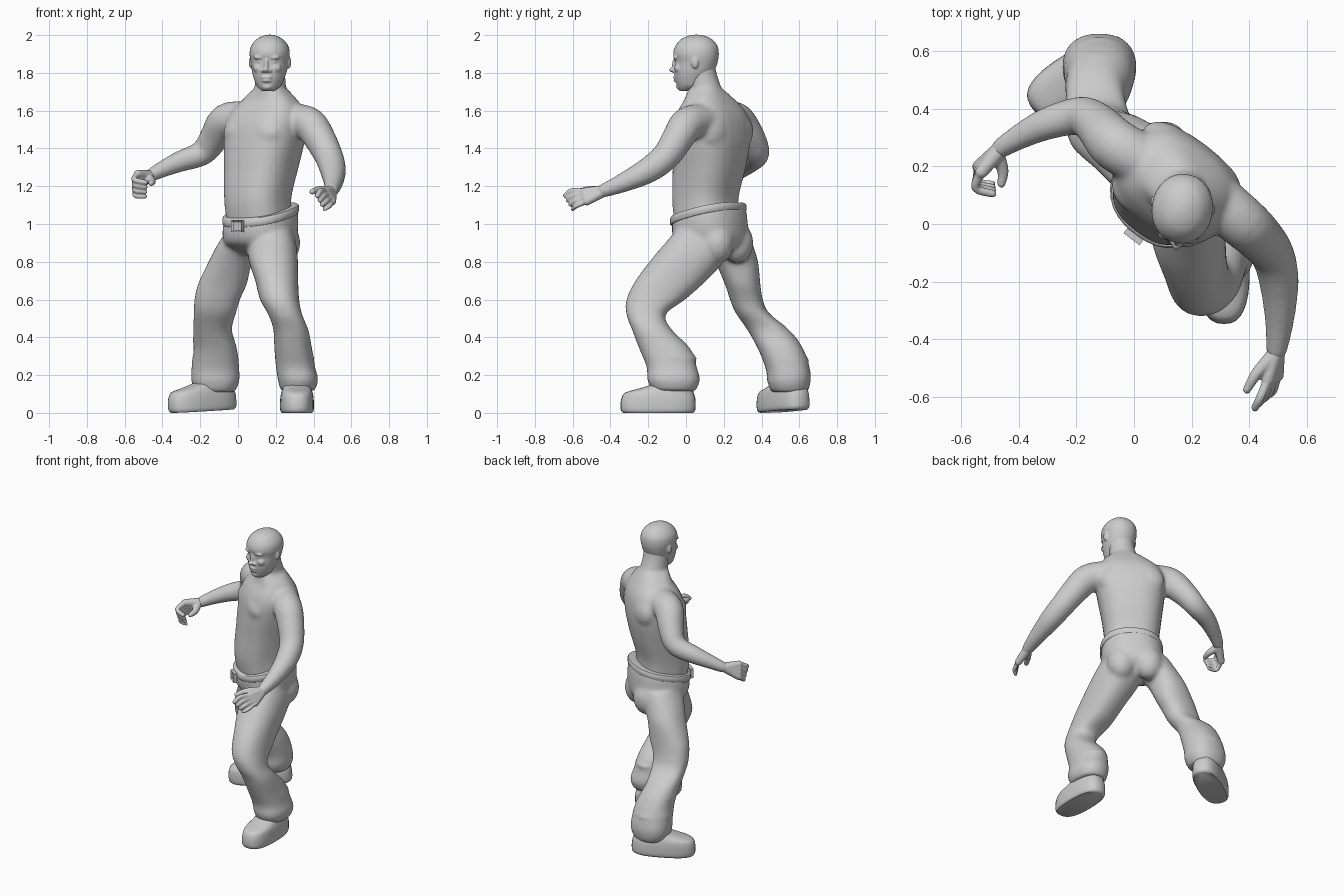
import bpy, bmesh
from math import cos, sin, pi, radians, copysign
from mathutils import Vector, Matrix, Quaternion

cube = bpy.data.objects.get("Cube")
if cube:
    bpy.data.objects.remove(cube, do_unlink=True)

grey = bpy.data.materials.new("plain_grey")
grey.use_nodes = True
COLOUR = (0.6, 0.6, 0.6, 1)
grey.diffuse_color = COLOUR
grey.node_tree.nodes["Principled BSDF"].inputs["Base Color"].default_value = COLOUR

SIDES = 32
BODY_YAW = radians(-37)


def turn(yaw):
    return Matrix.Rotation(yaw, 4, "Z")


def resample(rows, steps):
    """Catmull-Rom interpolation of rows of any length."""
    rows = [Vector(r) for r in rows]
    out = []
    for i in range(len(rows) - 1):
        p, q = rows[i], rows[i + 1]
        before, after = rows[max(i - 1, 0)], rows[min(i + 2, len(rows) - 1)]
        for k in range(steps):
            t = k / steps
            m, n = (q - before) / 2, (after - p) / 2
            out.append(p * (2*t**3 - 3*t**2 + 1) + m * (t**3 - 2*t**2 + t)
                       + q * (3*t**2 - 2*t**3) + n * (t**3 - t**2))
    return out + [rows[-1]]


def skin_rings(bm, rings):
    rings = [[bm.verts.new(p) for p in ring] for ring in rings]
    for low, high in zip(rings, rings[1:]):
        for i in range(SIDES):
            j = (i + 1) % SIDES
            bm.faces.new((low[i], low[j], high[j], high[i]))
    bm.faces.new(rings[0][::-1])
    bm.faces.new(rings[-1])


def loft(bm, rows, yaw=0.0, n=2.3, steps=4):
    """Stack of level super-ellipses; row = x, y, z, half width, half depth."""
    def power(v):
        return copysign(abs(v) ** (2 / n), v)
    rings = []
    for x, y, z, a, b in resample(rows, steps):
        ring = []
        for i in range(SIDES):
            t = 2 * pi * i / SIDES
            ring.append(Vector((x, y, z)) + turn(yaw) @ Vector((a * power(cos(t)), b * power(sin(t)), 0)))
        rings.append(ring)
    skin_rings(bm, rings)


def blob(bm, pos, size, yaw=0.0):
    m = Matrix.Translation(pos) @ turn(yaw) @ Matrix.Diagonal((*size, 1))
    bmesh.ops.create_uvsphere(bm, u_segments=20, v_segments=12, radius=1, matrix=m)


def body_pair(bm, centre, offset, size):
    """Mirrored pair of muscles placed in the turned frame of the body."""
    for side in (-1, 1):
        shift = turn(BODY_YAW) @ Vector((side * offset[0], offset[1], 0))
        blob(bm, Vector(centre) + shift, size, BODY_YAW)


def limb(bm, rows):
    """Round tube along a path; row = x, y, z, radius; ends are rounded."""
    path = resample(rows, 4)
    spin, last, rings = Quaternion(), Vector((0, 0, 1)), []
    for i, p in enumerate(path):
        tangent = (path[min(i + 1, len(path) - 1)] - path[max(i - 1, 0)]).xyz.normalized()
        spin = last.rotation_difference(tangent) @ spin
        last = tangent
        rings.append([p.xyz + spin @ Vector((p.w * cos(2*pi*k/SIDES), p.w * sin(2*pi*k/SIDES), 0))
                      for k in range(SIDES)])
    skin_rings(bm, rings)
    for end in (path[0], path[-1]):
        blob(bm, end.xyz, (end.w,) * 3)


def finish(bm, name, voxel=0, smooth=4):
    bmesh.ops.recalc_face_normals(bm, faces=bm.faces)
    mesh = bpy.data.meshes.new(name)
    bm.to_mesh(mesh)
    bm.free()
    mesh.materials.append(grey)
    ob = bpy.data.objects.new(name, mesh)
    bpy.context.collection.objects.link(ob)
    if voxel:
        fuse = ob.modifiers.new("fuse", "REMESH")
        fuse.mode = "VOXEL"
        fuse.voxel_size = voxel
        fuse.use_smooth_shade = True
        soften = ob.modifiers.new("soften", "SMOOTH")
        soften.factor = 0.5
        soften.iterations = smooth
    else:
        bpy.ops.object.select_all(action="DESELECT")
        ob.select_set(True)
        bpy.context.view_layer.objects.active = ob
        bpy.ops.object.shade_smooth_by_angle(angle=radians(40))


def tilt_waist(bm):
    """Waistline rises towards the left and the back."""
    for v in bm.verts:
        weight = min(max((v.co.z - 0.88) / 0.14, 0), 1)
        v.co.z += weight * (0.16 * (v.co.x - 0.12) + 0.18 * (v.co.y - 0.12))


# Torso, neck and arms
bm = bmesh.new()
loft(bm, [(.115, .112, 1.0, .165, .158), (.104, .102, 1.13, .168, .16), (.122, .122, 1.29, .188, .173),
          (.137, .133, 1.42, .209, .178), (.146, .135, 1.52, .217, .17), (.155, .135, 1.59, .203, .148),
          (.168, .127, 1.65, .158, .112), (.17, .107, 1.71, .092, .087)], BODY_YAW, n=2.6)
limb(bm, [(.175, .128, 1.6, .1), (.172, .106, 1.7, .085), (.17, .086, 1.77, .081), (.17, .078, 1.82, .08)])
body_pair(bm, (.14, .13, 1.48), (.085, -.103), (.1, .064, .085))     # chest
body_pair(bm, (.14, .135, 1.49), (.085, .1), (.12, .07, .11))        # shoulder blades
limb(bm, [(.285, .09, 1.55, .09), (.375, .008, 1.53, .091), (.428, -.04, 1.46, .085),
          (.48, -.105, 1.36, .076), (.503, -.2, 1.285, .069), (.505, -.33, 1.22, .052), (.495, -.44, 1.175, .037)])
limb(bm, [(.03, .22, 1.56, .09), (-.065, .275, 1.545, .092), (-.13, .345, 1.45, .078),
          (-.19, .375, 1.375, .067), (-.31, .345, 1.33, .056), (-.41, .295, 1.285, .043), (-.465, .26, 1.255, .035)])
finish(bm, "torso_and_arms", .01, 16)


def hand(name, palm, first, last, thumb):
    """Palm tubes plus four fingers blended from the first finger to the last."""
    bm = bmesh.new()
    for i in range(4):
        t = i / 3
        finger = [Vector(a).lerp(Vector(b), t) for a, b in zip(first, last)]
        thin = .0165 - .001 * i
        limb(bm, [(*p, thin - .0015 * k) for k, p in enumerate(finger)])
        limb(bm, [(*palm, .03), (*finger[0], .022)])
    limb(bm, [(*p, r) for p, r in zip(thumb, (.026, .02, .0145))])
    finish(bm, name, .0055, 3)


# Hands
hand("left_hand", (.495, -.43, 1.177),
     [(.465, -.54, 1.17), (.437, -.605, 1.175), (.42, -.638, 1.15)],
     [(.498, -.525, 1.12), (.485, -.58, 1.095), (.458, -.6, 1.078)],
     [(.48, -.46, 1.175), (.425, -.52, 1.18), (.392, -.575, 1.17)])
hand("right_hand", (-.468, .255, 1.255),
     [(-.53, .18, 1.265), (-.55, .125, 1.235), (-.49, .105, 1.22)],
     [(-.54, .2, 1.19), (-.545, .15, 1.15), (-.49, .14, 1.145)],
     [(-.475, .24, 1.245), (-.455, .185, 1.225), (-.46, .14, 1.215)])

# Head with face and ears
bm = bmesh.new()
outline = [(1.705, .035, -.035, .03), (1.73, .062, -.047, .09), (1.77, .08, -.058, .12), (1.81, .092, -.062, .15),
           (1.858, .1, -.058, .168), (1.9, .106, -.068, .174), (1.94, .099, -.058, .168),
           (1.975, .073, -.03, .142), (1.994, .042, .005, .107), (2.002, .012, .04, .07)]
loft(bm, [(.168, (f + b) / 2, z, a, (b - f) / 2) for z, a, f, b in outline], n=2.1)


def face(x, y, z, *size):
    for side in ((-1, 1) if x else (1,)):
        blob(bm, (.168 + side * x, y, z), size)


face(.036, -.048, 1.882, .034, .016, .012)     # brows
face(.036, -.044, 1.858, .016, .011, .008)     # eyes
face(.045, -.032, 1.825, .03, .024, .025)      # cheeks
face(0, -.062, 1.84, .012, .014, .035)         # nose bridge
face(0, -.073, 1.815, .016, .019, .013)        # nose tip
face(.018, -.06, 1.811, .013, .014, .01)       # nostrils
face(0, -.053, 1.777, .032, .016, .01)         # upper lip
face(0, -.051, 1.759, .028, .016, .009)        # lower lip
face(0, -.036, 1.728, .028, .016, .018)        # chin
face(.102, .063, 1.855, .011, .02, .032)       # ears
bmesh.ops.rotate(bm, verts=bm.verts, cent=(.168, .055, 0), matrix=turn(radians(-9)).to_3x3())
finish(bm, "head", .005, 5)

# Trousers
bm = bmesh.new()
loft(bm, [(.1, .165, .835, .08, .07), (.112, .145, .89, .172, .165), (.118, .13, .96, .195, .188),
          (.12, .122, 1.055, .19, .186)], BODY_YAW)
tilt_waist(bm)
body_pair(bm, (.115, .14, .9), (.085, .1), (.09, .085, .11))         # seat
loft(bm, [(.19, .11, .97, .1, .16), (.185, .07, .9, .122, .18), (.185, .02, .82, .132, .198),
          (.205, -.08, .7, .114, .188), (.22, -.16, .6, .104, .156), (.25, -.212, .52, .09, .104),
          (.28, -.18, .44, .093, .106), (.292, -.112, .34, .1, .136), (.305, -.075, .24, .104, .133),
          (.318, -.066, .175, .107, .14), (.316, -.062, .115, .09, .114)])
loft(bm, [(.06, .2, .97, .115, .13), (.01, .23, .89, .12, .125), (-.04, .268, .8, .116, .114),
          (-.083, .3, .68, .13, .094), (-.11, .32, .6, .121, .087), (-.122, .35, .53, .113, .088),
          (-.135, .435, .44, .103, .111), (-.12, .5, .34, .115, .12), (-.12, .54, .23, .127, .117),
          (-.12, .545, .165, .127, .115), (-.12, .548, .11, .102, .097)])
# Cloth folds around the shins
for x, y, z, a, b in [(.285, -.15, .39, .1, .12), (.3, -.08, .29, .106, .14),
                      (-.13, .475, .385, .114, .12), (-.12, .53, .28, .128, .122)]:
    blob(bm, (x, y, z), (a, b, .035))
finish(bm, "trousers", .01, 20)

# Belt and buckle
bm = bmesh.new()
loft(bm, [(.12, .118, z, r, r - .003) for r, z in
          ((.175, 1.027), (.191, 1.029), (.196, 1.037), (.196, 1.063), (.191, 1.071), (.16, 1.076))],
     BODY_YAW, steps=1)
tilt_waist(bm)
finish(bm, "belt")

bm = bmesh.new()
bmesh.ops.create_cube(bm, size=1, matrix=Matrix.Diagonal((.07, .022, .062, 1)))
front = [f for f in bm.faces if f.normal.y < -.5]
bmesh.ops.inset_region(bm, faces=front, thickness=.012, depth=0)
bmesh.ops.translate(bm, verts=front[0].verts, vec=(0, .008, 0))
bmesh.ops.transform(bm, verts=bm.verts, matrix=Matrix.Translation((-.002, -.044, .988)) @ turn(BODY_YAW))
finish(bm, "belt_buckle")

# Shoes, toe towards -y before turning; the rear heel lifts slightly
for name, x, y, yaw, lift in (("left_shoe", .312, -.148, 0, 0), ("right_shoe", -.188, .515, radians(-58), radians(3))):
    bm = bmesh.new()
    loft(bm, [(0, 0, 0, .08, .185), (0, 0, .012, .088, .196), (0, 0, .04, .09, .199),
              (0, .002, .08, .088, .195), (0, .008, .108, .083, .18), (0, .045, .13, .076, .142),
              (0, .085, .16, .07, .095), (0, .09, .2, .065, .08)], n=2.6, steps=3)
    bmesh.ops.rotate(bm, verts=bm.verts, cent=(0, -.19, 0), matrix=Matrix.Rotation(lift, 3, "X"))
    bmesh.ops.transform(bm, verts=bm.verts, matrix=Matrix.Translation((x, y, 0)) @ turn(yaw))
    finish(bm, name)
